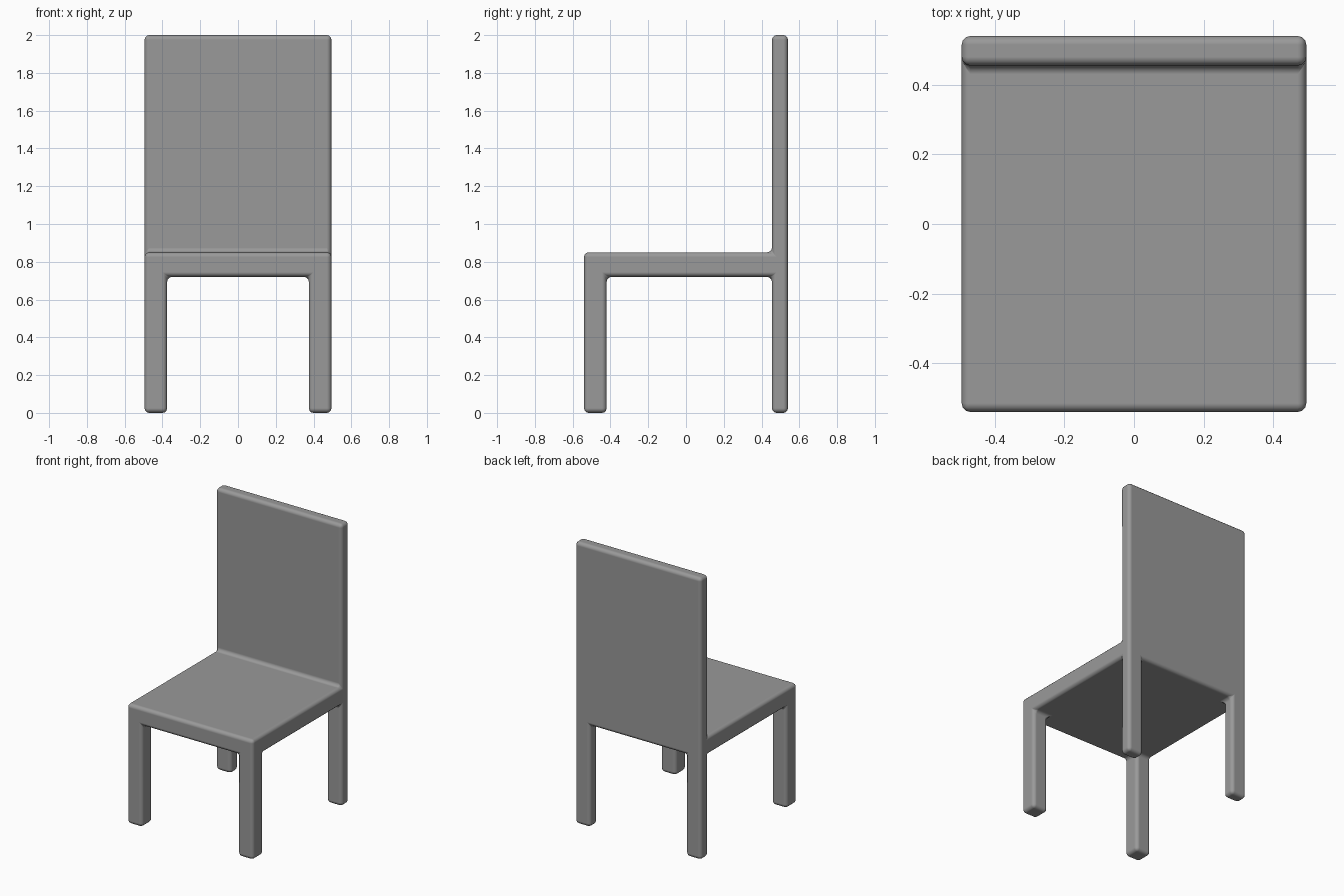
import bpy
import bmesh
import math

cube = bpy.data.objects.get("Cube")
if cube:
    bpy.data.objects.remove(cube, do_unlink=True)

# One grey finish
grey = bpy.data.materials.new("grey")
colour = (0.32, 0.32, 0.32, 1)
grey.use_nodes = True
grey.diffuse_color = colour
grey.node_tree.nodes["Principled BSDF"].inputs["Base Color"].default_value = colour

# Cutting planes that split the chair into cells: legs, seat slab, backrest
CUTS = ((-0.495, -0.375, 0.375, 0.495),
        (-0.54, -0.42, 0.455, 0.54),
        (0, 0.72, 0.85, 2))

legs = {(i, j, 0) for i in (0, 2) for j in (0, 2)}
seat = {(i, j, 1) for i in range(3) for j in range(3)}
backrest = {(i, 2, 2) for i in range(3)}
cells = legs | seat | backrest

# Skin the outside of the filled cells as one welded body
bm = bmesh.new()
corners = {}


def corner(key):
    if key not in corners:
        corners[key] = bm.verts.new([CUTS[a][key[a]] for a in range(3)])
    return corners[key]


for cell in cells:
    for axis in range(3):
        u, v = (axis + 1) % 3, (axis + 2) % 3
        for side in (0, 1):
            neighbour = list(cell)
            neighbour[axis] += 2 * side - 1
            if tuple(neighbour) in cells:
                continue
            loop = []
            for du, dv in ((0, 0), (1, 0), (1, 1), (0, 1)):
                key = list(cell)
                key[axis] += side
                key[u] += du
                key[v] += dv
                loop.append(corner(tuple(key)))
            bm.faces.new(loop if side else loop[::-1])

mesh = bpy.data.meshes.new("chair")
bm.to_mesh(mesh)
bm.free()
mesh.materials.append(grey)
chair = bpy.data.objects.new("chair", mesh)
bpy.context.collection.objects.link(chair)

# Soft rounded edges, inside corners included
bevel = chair.modifiers.new("rounded_edges", "BEVEL")
bevel.width = 0.025
bevel.segments = 3
bevel.limit_method = "ANGLE"
bevel.harden_normals = True

bpy.context.view_layer.objects.active = chair
chair.select_set(True)
bpy.ops.object.shade_smooth_by_angle(angle=math.radians(40))
